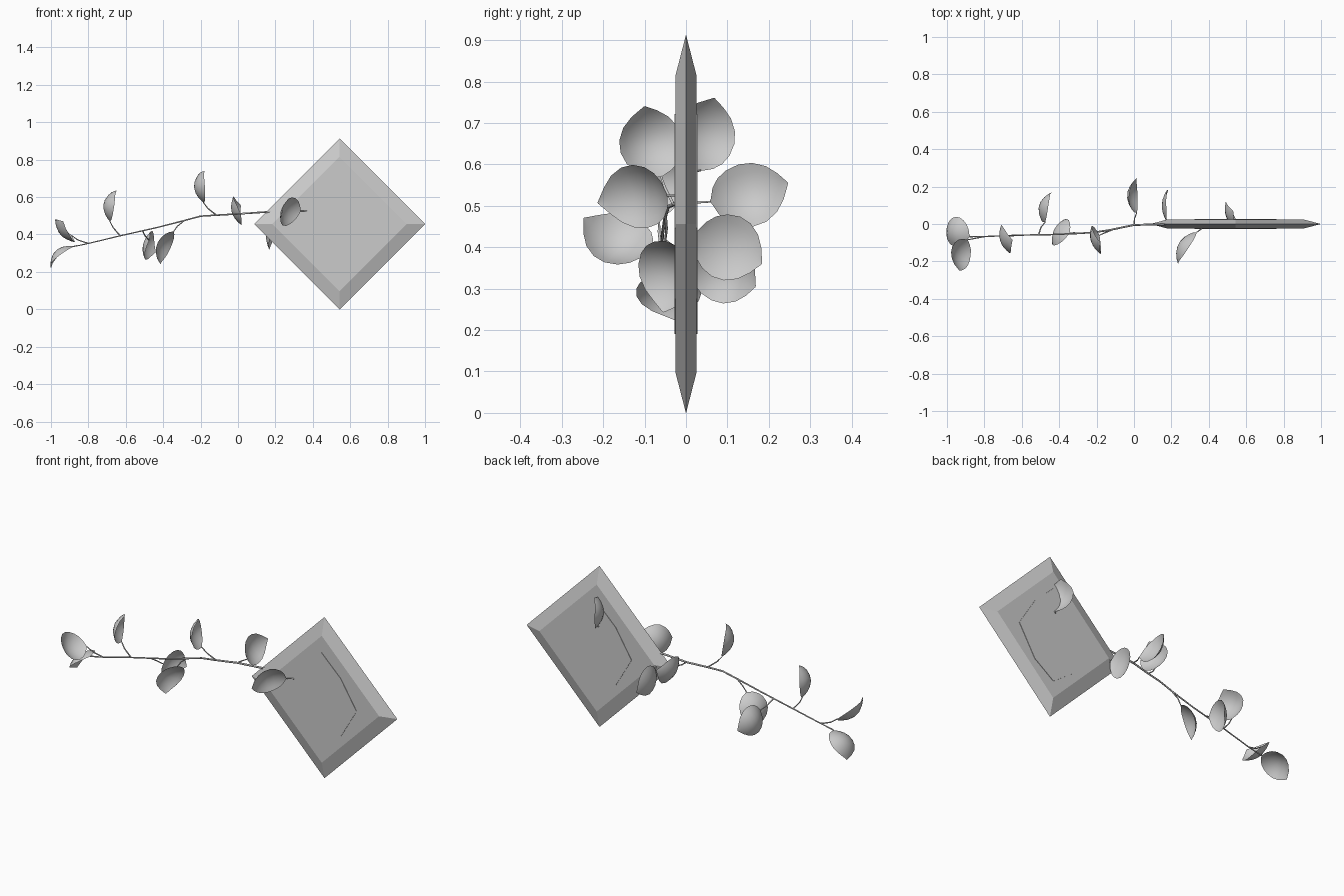
import bpy, bmesh, math
from mathutils import Vector

if "Cube" in bpy.data.objects:
    bpy.data.objects.remove(bpy.data.objects["Cube"])

CX, CZ = 0.543, 0.456          # centre of the diamond plate


def make_object(name, bm, smooth=False):
    bmesh.ops.recalc_face_normals(bm, faces=bm.faces)
    mesh = bpy.data.meshes.new(name)
    bm.to_mesh(mesh)
    bm.free()
    for p in mesh.polygons:
        p.use_smooth = smooth
    ob = bpy.data.objects.new(name, mesh)
    bpy.context.collection.objects.link(ob)
    return ob


def loft(name, rings):
    """Join equal-sized loops of (x, y, z) and cap both ends."""
    bm = bmesh.new()
    loops = [[bm.verts.new(p) for p in ring] for ring in rings]
    n = len(loops[0])
    for a, b in zip(loops, loops[1:]):
        for i in range(n):
            bm.faces.new((a[i], a[(i + 1) % n], b[(i + 1) % n], b[i]))
    bm.faces.new(loops[0])
    bm.faces.new(loops[-1])
    return make_object(name, bm)


def diamond(r, y):
    return [(CX + r * math.cos(k * math.pi / 2), y, CZ + r * math.sin(k * math.pi / 2))
            for k in range(4)]


# Bevelled diamond plate
loft("diamond_plate", [diamond(0.36, -0.025), diamond(0.457, 0), diamond(0.36, 0.025)])

# Barely raised faceted panel on both faces
half = [(0, 0.265), (0.12, 0.15), (0.22, -0.01), (0.12, -0.18), (0, -0.265)]
outline = half + [(-x, z) for x, z in half[3:0:-1]]
loft("raised_panel", [[(CX + x, y, CZ + z) for x, z in outline] for y in (-0.0275, 0.0275)])


def tube(name, points, r0, r1):
    """Tapered round stem through the points."""
    cu = bpy.data.curves.new(name, 'CURVE')
    cu.dimensions = '3D'
    cu.bevel_depth = 1.0
    cu.bevel_resolution = 1
    cu.use_fill_caps = True
    sp = cu.splines.new('POLY')
    sp.points.add(len(points) - 1)
    for i, p in enumerate(points):
        sp.points[i].co = (*p, 1)
        sp.points[i].radius = r0 + (r1 - r0) * i / (len(points) - 1)
    ob = bpy.data.objects.new(name, cu)
    bpy.context.collection.objects.link(ob)
    return ob


# Main vine, running into the plate
tube("main_stem", [(0.5, 0, 0.58), (0.4, 0, 0.525), (0.22, 0, 0.525), (0, -0.005, 0.51),
                   (-0.12, -0.03, 0.503), (-0.2, -0.043, 0.498), (-0.29, -0.05, 0.474),
                   (-0.43, -0.056, 0.438), (-0.63, -0.06, 0.393), (-0.8, -0.067, 0.352),
                   (-0.88, -0.068, 0.335)], 0.006, 0.003)

WIDTHS = [(0, 0.04), (0.06, 0.42), (0.15, 0.7), (0.28, 0.9), (0.45, 1), (0.62, 0.95),
          (0.78, 0.74), (0.9, 0.42), (1, 0.02)]


def leaf(name, base, tip, normal, node, bow=0.05, cup=0.03, width=0.16):
    """Ovate leaf bulging toward normal, with a stalk from the vine node."""
    base, tip, n, node = map(Vector, (base, tip, normal, node))
    d = (tip - base).normalized()
    n = (n - d * n.dot(d)).normalized()
    side = d.cross(n)
    bm = bmesh.new()
    rows = []
    for t, w in WIDTHS:
        row = []
        for k in range(-4, 5):
            s = k / 4 * w
            p = base.lerp(tip, t) + side * (s * width / 2)
            p += n * (bow * 4 * t * (1 - t) - cup * s * s)
            row.append(bm.verts.new(p))
        rows.append(row)
    for a, b in zip(rows, rows[1:]):
        for i in range(8):
            bm.faces.new((a[i], a[i + 1], b[i + 1], b[i]))
    make_object(name, bm, smooth=True)
    mid = node.lerp(base, 0.55) + (base - node).length * 0.08 * n
    tube(name + "_stalk", [node, mid, base], 0.004, 0.0025)


# Leaves: base, tip, bulge direction, node on the vine
LEAVES = [
    ((-0.88, -0.065, 0.335), (-1.0, -0.015, 0.22), (-0.7, 0, 0.7), (-0.86, -0.068, 0.34)),
    ((-0.89, -0.085, 0.395), (-0.935, -0.247, 0.47), (-0.75, 0, -0.66), (-0.8, -0.067, 0.352)),
    ((-0.685, -0.065, 0.47), (-0.65, -0.085, 0.635), (-0.95, -0.32, 0.2), (-0.63, -0.06, 0.393)),
    ((-0.185, -0.06, 0.57), (-0.18, -0.1, 0.74), (-0.95, -0.32, 0), (-0.115, -0.03, 0.503)),
    ((-0.475, 0.01, 0.37), (-0.44, 0.168, 0.305), (-0.9, 0.2, 0.2), (-0.51, -0.057, 0.42)),
    ((-0.345, -0.05, 0.415), (-0.415, -0.055, 0.243), (-0.85, 0.45, 0.3), (-0.285, -0.05, 0.476)),
    ((0.015, 0.06, 0.51), (0.015, 0.246, 0.555), (-0.95, 0, -0.28), (0.0, -0.005, 0.51)),
    ((0.175, 0.025, 0.435), (0.183, 0.183, 0.36), (-1, 0.1, 0), (0.18, 0, 0.523), 0.03, 0.02),
    ((0.335, -0.045, 0.525), (0.235, -0.213, 0.507), (-0.88, 0.47, 0.3), (0.4, -0.01, 0.522)),
    ((0.54, 0.035, 0.585), (0.53, 0.068, 0.76), (-0.9, -0.38, 0), (0.5, 0, 0.58), 0.045, 0.03),
]
for i, spec in enumerate(LEAVES, 1):
    leaf(f"leaf_{i}", *spec)
